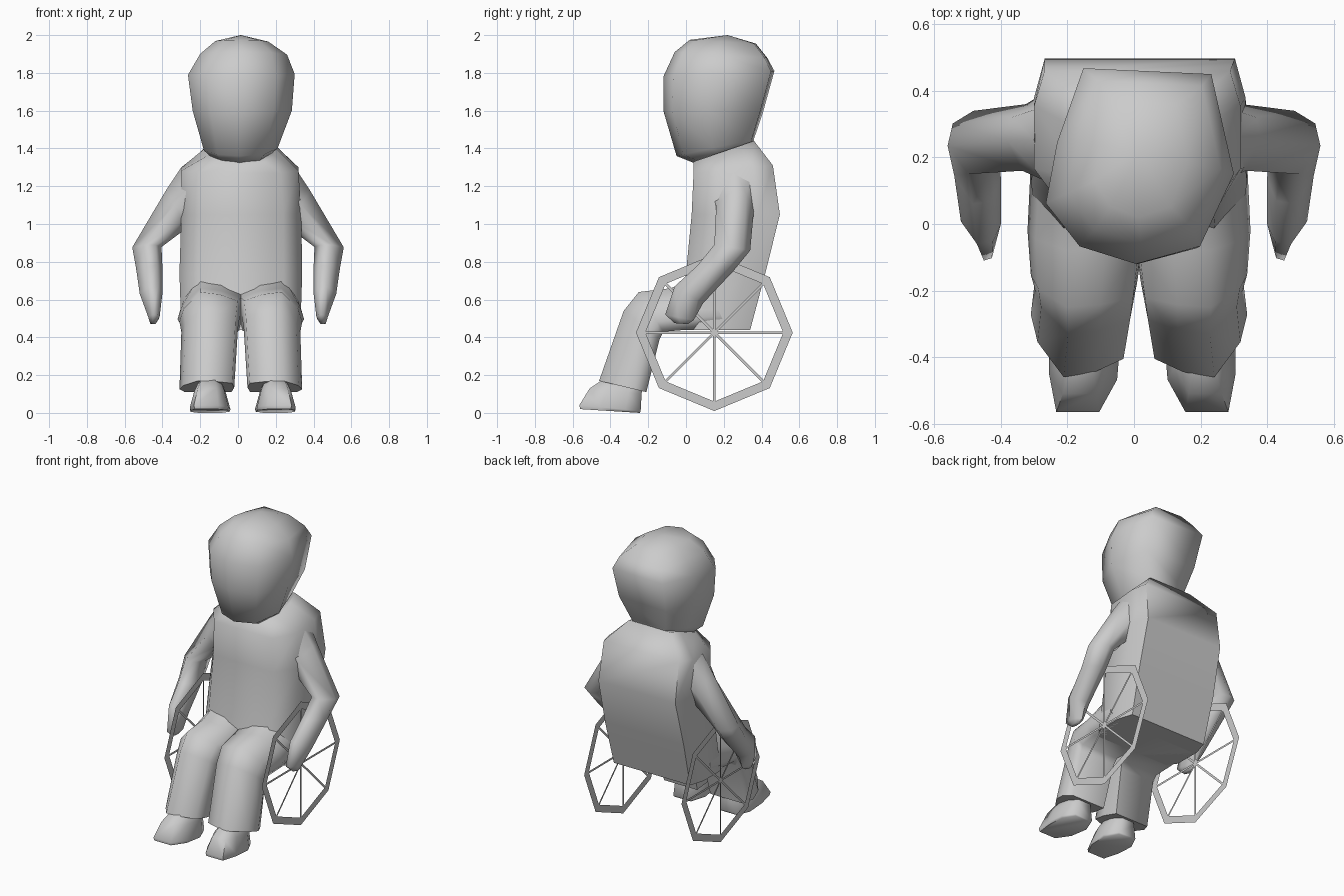
import bpy, bmesh, math

if "Cube" in bpy.data.objects:
    bpy.data.objects.remove(bpy.data.objects["Cube"])

# Cross-section outlines in unit space: u runs outer/left to right, v front to back
HEAD = [(.2, 1), (.88, .97), (1, .46), (.82, .09), (.48, 0), (.18, .09), (0, .31), (.06, .62)]
TORSO = [(.05, 1), (.95, 1), (1, .75), (1, .3), (.85, 0), (.15, 0), (0, .3), (0, .75)]
LEG = [(.1, 1), (.95, 1), (1, .6), (.96, .22), (.66, .06), (.34, 0), (.07, .42), (0, .75)]
FOOT = [(.2, 1), (.8, 1), (1, .7), (.95, .3), (.7, 0), (.1, 0), (0, .35), (0, .75)]
ARM = [(.5, 1), (.9, .85), (1, .4), (.8, .05), (.4, 0), (0, .45), (.1, .8)]


def smooth(ob, angle=70):
    bpy.ops.object.select_all(action='DESELECT')
    bpy.context.view_layer.objects.active = ob
    ob.select_set(True)
    bpy.ops.object.shade_smooth_by_angle(angle=math.radians(angle))


def finish(name, bm):
    me = bpy.data.meshes.new(name)
    bm.to_mesh(me)
    bm.free()
    ob = bpy.data.objects.new(name, me)
    bpy.context.collection.objects.link(ob)
    return ob


def loft(name, outline, rings, apex=None, mirror=None):
    """Ring = x0, x1, front y, front z, back y, back z, optional z change across x."""
    bm = bmesh.new()
    loops = []
    for x0, x1, ya, za, yb, zb, *s in rings:
        slope = s[0] if s else 0
        loop = []
        for u, v in outline:
            x = x0 + (x1 - x0) * u
            if mirror is not None:
                x = 2 * mirror - x
            loop.append(bm.verts.new((x, ya + (yb - ya) * v,
                                      za + (zb - za) * v + slope * (u - .5))))
        loops.append(loop)
    n = len(outline)
    for a, b in zip(loops, loops[1:]):
        for i in range(n):
            j = (i + 1) % n
            bm.faces.new((a[i], a[j], b[j], b[i]))
    bm.faces.new(loops[0])
    if apex:
        tip = bm.verts.new(apex)
        for i in range(n):
            bm.faces.new((loops[-1][i], loops[-1][(i + 1) % n], tip))
    else:
        bm.faces.new(loops[-1])
    bmesh.ops.recalc_face_normals(bm, faces=bm.faces)
    ob = finish(name, bm)
    smooth(ob)
    return ob


# Head, widest above the middle and tapering to the chin
loft("head", HEAD, [
    (-.13, .16, .05, 1.32, .36, 1.40),
    (-.18, .21, -.05, 1.36, .36, 1.45),
    (-.24, .285, -.12, 1.60, .41, 1.60),
    (-.265, .30, -.12, 1.78, .468, 1.81),
    (-.20, .26, -.06, 1.91, .43, 1.88),
    (-.12, .16, .02, 1.975, .37, 1.955)], apex=(.015, .22, 2.0))

# Torso
loft("torso", TORSO, [
    (-.16, .19, .04, 1.33, .36, 1.44),
    (-.30, .32, .04, 1.27, .46, 1.31),
    (-.30, .335, .03, 1.05, .497, 1.05),
    (-.31, .34, .0, .74, .42, .74),
    (-.30, .33, -.06, .44, .34, .44)])

for side, leg_mirror, arm_mirror in (("left", None, None), ("right", .015, 0)):
    # Trouser leg from hip over the knee to the hem
    loft(side + "_leg", LEG, [
        (-.31, .03, .08, .74, .22, .44),
        (-.32, .03, -.08, .66, .0, .44),
        (-.31, .01, -.25, .64, -.12, .43),
        (-.30, -.0, -.33, .54, -.14, .39),
        (-.31, -.02, -.46, .17, -.21, .11)], mirror=leg_mirror)
    # Shoe
    loft(side + "_shoe", FOOT, [
        (-.20, -.09, -.42, .19, -.23, .16),
        (-.23, -.065, -.51, .13, -.235, .10),
        (-.255, -.04, -.565, .04, -.24, .01),
        (-.25, -.045, -.56, .02, -.245, .0)], mirror=.025 if leg_mirror else None)
    # Arm from shoulder to bent elbow to fingertips
    loft(side + "_arm", ARM, [
        (-.30, -.22, .13, 1.15, .40, 1.15, -.30),
        (-.38, -.27, .16, 1.08, .36, 1.08, -.20),
        (-.56, -.405, .15, .89, .34, .86),
        (-.54, -.40, .06, .78, .25, .75),
        (-.52, -.40, -.06, .67, .09, .58),
        (-.475, -.415, -.11, .52, .04, .49),
        (-.465, -.435, -.06, .475, .01, .47)], mirror=arm_mirror)

# Wheels: flat eight-sided rims with eight thin spokes
for side, x in (("left", -.362), ("right", .362)):
    cy, cz, outer, inner, half = .15, .425, .415, .365, .007
    bm = bmesh.new()

    def point(r, a, off=0):
        return bm.verts.new((x, cy + r * math.cos(a) - off * math.sin(a),
                             cz + r * math.sin(a) + off * math.cos(a)))
    angles = [i * math.pi / 4 for i in range(8)]
    rim = [(point(outer, a), point(inner, a)) for a in angles]
    for i, a in enumerate(angles):
        p, q = rim[i], rim[(i + 1) % 8]
        bm.faces.new((p[0], q[0], q[1], p[1]))
        bm.faces.new((point(0, a, -half), point(inner, a, -half),
                      point(inner, a, half), point(0, a, half)))
    finish(side + "_wheel", bm)
